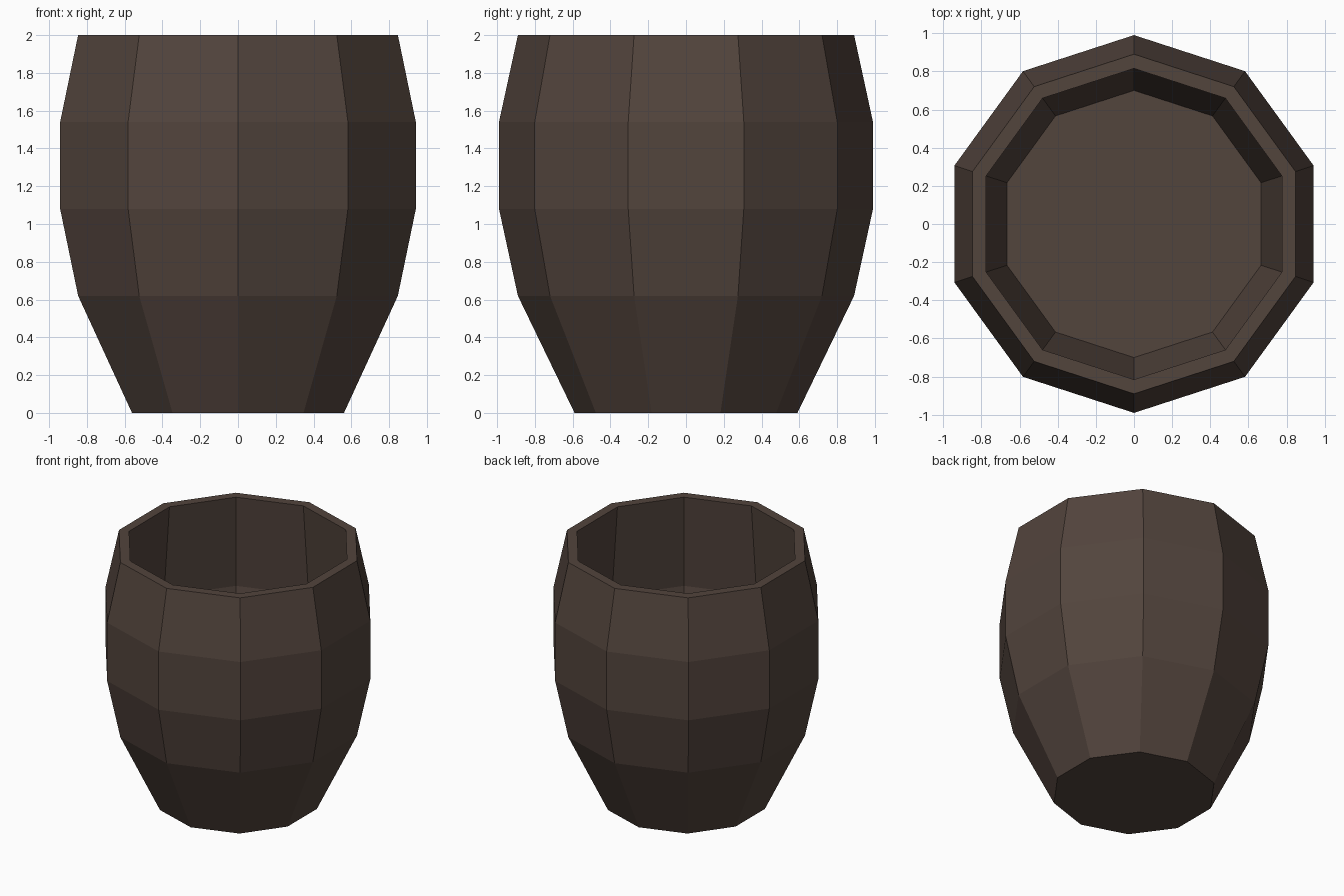
import bpy, bmesh
from math import cos, sin, pi

cube = bpy.data.objects.get("Cube")
if cube:
    bpy.data.objects.remove(cube, do_unlink=True)

SIDES = 10

# Dark wood
wood = bpy.data.materials.new("dark_brown_wood")
wood.use_nodes = True
colour = (0.085, 0.058, 0.046, 1)
wood.diffuse_color = colour
wood.node_tree.nodes["Principled BSDF"].inputs["Base Color"].default_value = colour

# Wall section (radius, height): up the outside, over the rim, down the inside
profile = [(0.59, 0), (0.89, 0.62), (0.99, 1.08), (0.99, 1.54), (0.89, 2),
           (0.815, 2), (0.88, 1.27), (0.70, 0.4)]

bm = bmesh.new()
rings = [[bm.verts.new((r * sin(2 * pi * i / SIDES), r * cos(2 * pi * i / SIDES), z))
          for i in range(SIDES)] for r, z in profile]

# Staves and rim
for low, high in zip(rings, rings[1:]):
    for i in range(SIDES):
        j = (i + 1) % SIDES
        bm.faces.new((low[i], low[j], high[j], high[i]))

# Underside and inner floor
bm.faces.new(rings[0])
bm.faces.new(rings[-1])
bmesh.ops.recalc_face_normals(bm, faces=bm.faces)

mesh = bpy.data.meshes.new("open_barrel")
bm.to_mesh(mesh)
bm.free()
mesh.materials.append(wood)
barrel = bpy.data.objects.new("open_barrel", mesh)
bpy.context.collection.objects.link(barrel)
